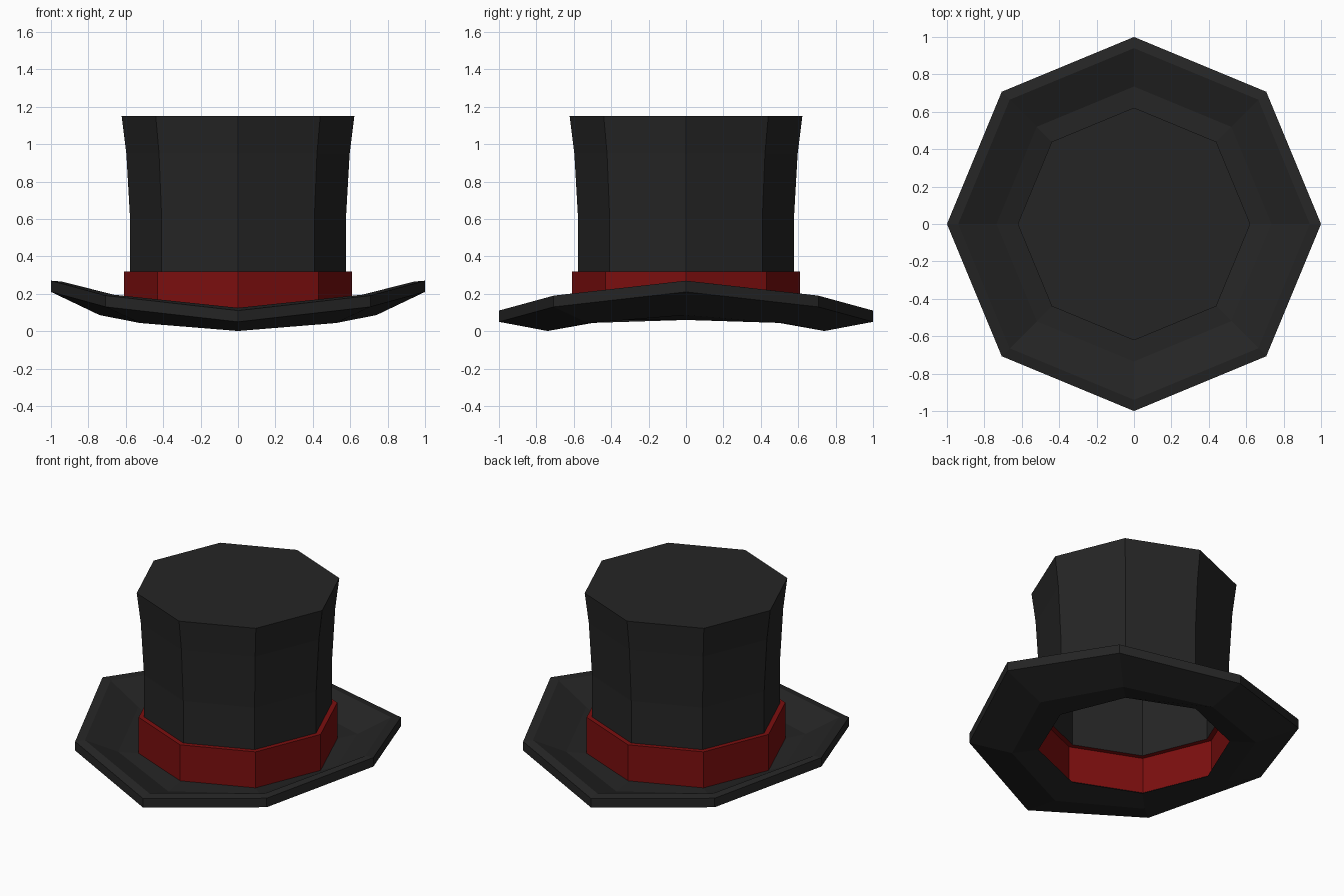
import bpy, bmesh, math

if "Cube" in bpy.data.objects:
    bpy.data.objects.remove(bpy.data.objects["Cube"])

SIDES = 8


def material(name, rgb):
    m = bpy.data.materials.new(name)
    m.diffuse_color = (*rgb, 1.0)
    m.use_nodes = True
    m.node_tree.nodes["Principled BSDF"].inputs["Base Color"].default_value = m.diffuse_color
    return m


black = material("black felt", (0.0185, 0.0185, 0.0185))
red = material("dark red ribbon", (0.2, 0.0045, 0.0045))


def lathe(name, profile, mat, closed=False, cap=False):
    """Revolve (radius, height, saddle) points; saddle lifts the sides and drops front and back."""
    bm = bmesh.new()
    rings = []
    for r, z, s in profile:
        ring = []
        for i in range(SIDES):
            a = 2 * math.pi * i / SIDES
            ring.append(bm.verts.new((r * math.cos(a), r * math.sin(a), z + s * math.cos(2 * a))))
        rings.append(ring)
    pairs = list(zip(rings, rings[1:]))
    if closed:
        pairs.append((rings[-1], rings[0]))
    for lo, hi in pairs:
        for i in range(SIDES):
            j = (i + 1) % SIDES
            bm.faces.new((lo[i], lo[j], hi[j], hi[i]))
    if cap:
        bm.faces.new(rings[-1])
    mesh = bpy.data.meshes.new(name)
    bm.to_mesh(mesh)
    bm.free()
    mesh.materials.append(mat)
    obj = bpy.data.objects.new(name, mesh)
    bpy.context.collection.objects.link(obj)
    return obj


# Saddle-curved brim with a bevelled rim, open in the middle
lathe("brim", [
    (0.58, 0.06, 0.0),
    (0.74, 0.0435, 0.0425),
    (1.0, 0.13, 0.08),
    (1.0, 0.19, 0.08),
    (0.94, 0.195, 0.07),
    (0.735, 0.10, 0.0425),
    (0.61, 0.08, 0.0),
], black, closed=True)

# Ribbon band with its top lip stepping in to the crown
lathe("hat_band", [(0.61, 0.075, 0), (0.61, 0.32, 0), (0.577, 0.32, 0)], red)

# Flared crown, closed on top and hollow beneath
lathe("crown", [(0.577, 0.32, 0), (0.577, 0.60, 0), (0.597, 0.95, 0), (0.622, 1.15, 0)], black, cap=True)
